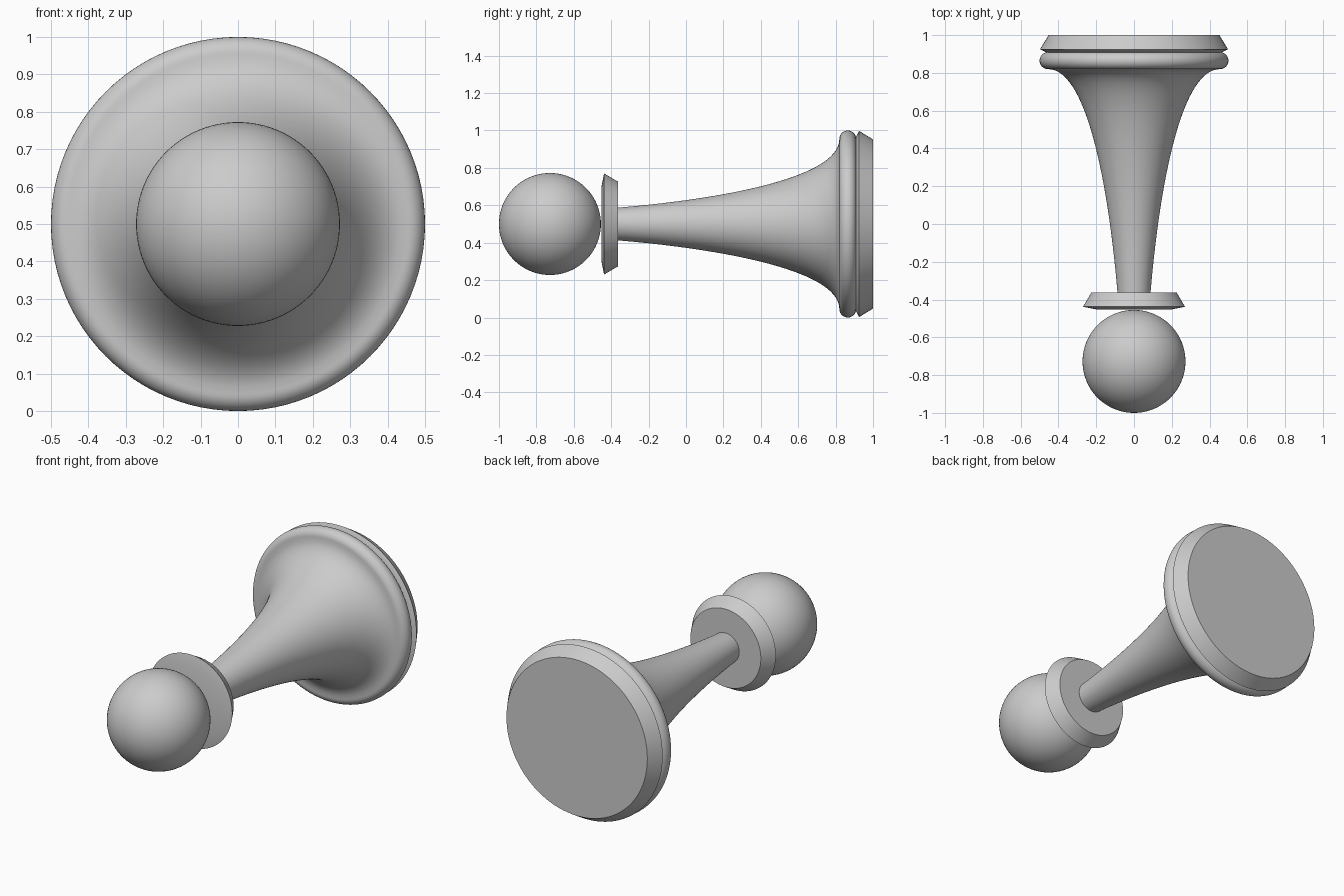
import bpy, bmesh, math
from mathutils import Vector, Matrix
from mathutils.geometry import interpolate_bezier

if "Cube" in bpy.data.objects:
    bpy.data.objects.remove(bpy.data.objects["Cube"])

AXIS_Z = 0.5


def lathe(name, profile, steps=96):
    """Spin (y, radius) points around the lengthwise axis."""
    bm = bmesh.new()
    verts = [bm.verts.new((0, y, AXIS_Z + r)) for y, r in profile]
    edges = [bm.edges.new(pair) for pair in zip(verts, verts[1:])]
    bmesh.ops.spin(bm, geom=verts + edges, cent=(0, 0, AXIS_Z), axis=(0, 1, 0),
                   angle=math.tau, steps=steps, use_merge=True)
    bmesh.ops.remove_doubles(bm, verts=bm.verts, dist=1e-5)
    bmesh.ops.recalc_face_normals(bm, faces=bm.faces)
    mesh = bpy.data.meshes.new(name)
    bm.to_mesh(mesh)
    bm.free()
    obj = bpy.data.objects.new(name, mesh)
    bpy.context.collection.objects.link(obj)
    bpy.ops.object.select_all(action='DESELECT')
    obj.select_set(True)
    bpy.context.view_layer.objects.active = obj
    bpy.ops.object.shade_smooth_by_angle(angle=math.radians(30))
    return obj


def arc(cy, cr, radius, start, end, count):
    """Points of a circular arc; angle 0 points to +y, 90 points outward."""
    out = []
    for i in range(count + 1):
        a = math.radians(start + (end - start) * i / count)
        out.append((cy + radius * math.cos(a), max(0, cr + radius * math.sin(a))))
    return out


# Bevelled foot disc
lathe("foot_disc", [(0.907, 0), (0.907, 0.46), (0.925, 0.498), (1.0, 0.452), (1.0, 0)])

# Flared stem running smoothly into the rounded bead
flare = interpolate_bezier(Vector((-0.37, 0.087)), Vector((0.15, 0.13)),
                           Vector((0.82, 0.24)), Vector((0.82, 0.455)), 32)
bead = arc(0.865, 0.455, 0.045, 180, 0, 16)
lathe("stem_and_bead", [(-0.37, 0)] + [tuple(p)[:2] for p in flare] + bead[1:] + [(0.91, 0)])

# Bevelled collar
lathe("collar", [(-0.452, 0), (-0.452, 0.2), (-0.438, 0.27), (-0.363, 0.226), (-0.363, 0)])

# Ball head
lathe("head_ball", arc(-0.7275, 0, 0.2725, 180, 0, 40))
